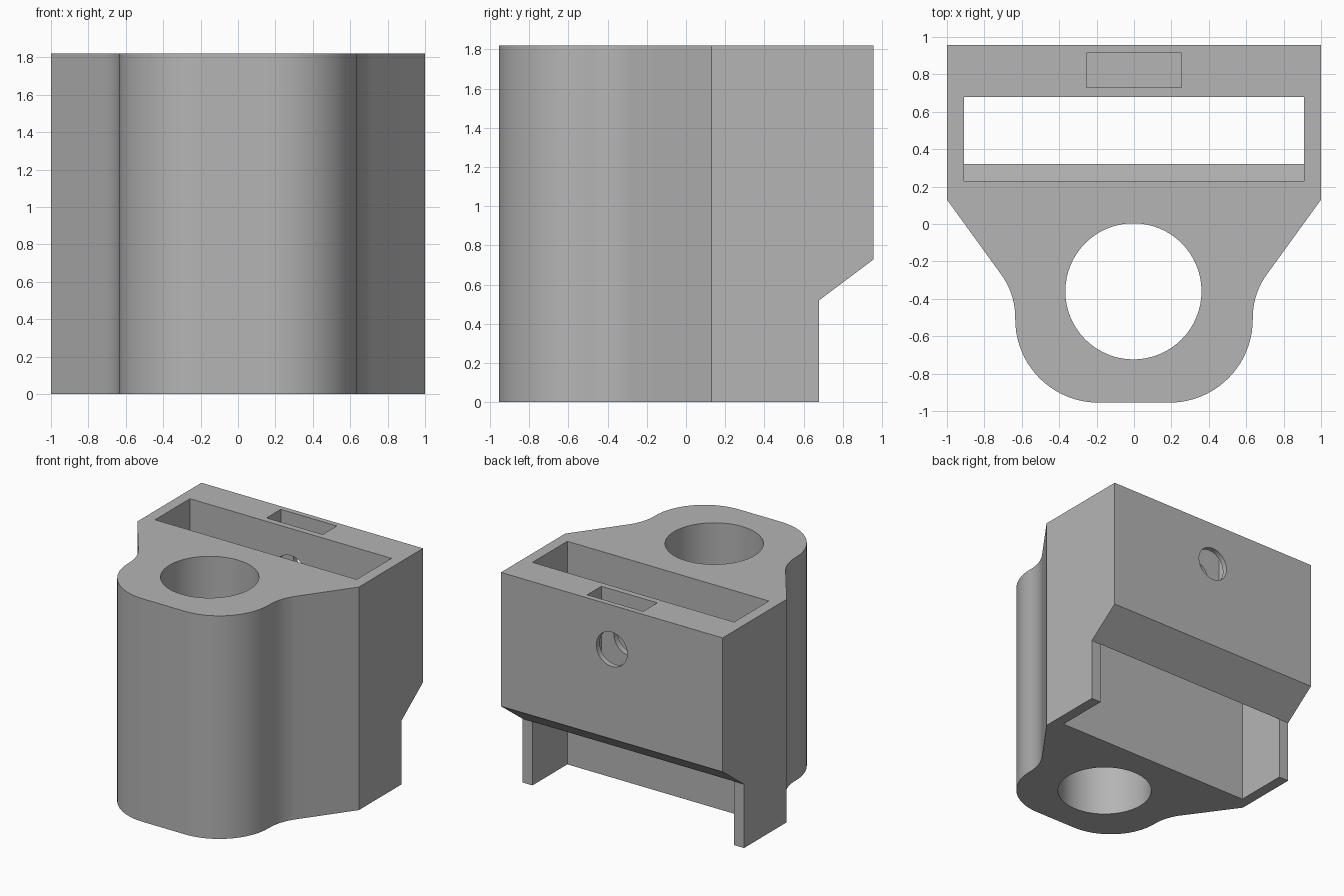
import bpy, bmesh
from math import radians, sin, cos
from mathutils import Vector

cube = bpy.data.objects.get("Cube")
if cube:
    bpy.data.objects.remove(cube, do_unlink=True)

grey = bpy.data.materials.new("plain_grey")
grey.use_nodes = True
colour = (0.46, 0.46, 0.46, 1)
grey.diffuse_color = colour
grey.node_tree.nodes["Principled BSDF"].inputs["Base Color"].default_value = colour


def prism(name, points, depth):
    """Extrude a closed 3D outline along a vector."""
    bm = bmesh.new()
    face = bm.faces.new([bm.verts.new(p) for p in points])
    grown = bmesh.ops.extrude_face_region(bm, geom=[face], use_keep_orig=True)
    moved = [v for v in grown["geom"] if isinstance(v, bmesh.types.BMVert)]
    bmesh.ops.translate(bm, verts=moved, vec=Vector(depth))
    bmesh.ops.recalc_face_normals(bm, faces=bm.faces)
    mesh = bpy.data.meshes.new(name)
    bm.to_mesh(mesh)
    bm.free()
    mesh.materials.append(grey)
    obj = bpy.data.objects.new(name, mesh)
    bpy.context.collection.objects.link(obj)
    return obj


def arc(cx, cy, r, start, end, steps):
    angles = [radians(start + (end - start) * i / steps) for i in range(steps + 1)]
    return [(cx + r * cos(a), cy + r * sin(a)) for a in angles]


def cut(target, cutter):
    cutter.hide_render = True
    mod = target.modifiers.new("cut", "BOOLEAN")
    mod.operation = "DIFFERENCE"
    mod.solver = "EXACT"
    mod.object = cutter
    bpy.ops.object.select_all(action="DESELECT")
    bpy.context.view_layer.objects.active = target
    target.select_set(True)
    bpy.ops.object.modifier_apply(modifier=mod.name)
    bpy.data.objects.remove(cutter, do_unlink=True)


height = 1.82

# Body outline: rounded nose, concave shoulder, straight flare, square back
half = arc(0.19, -0.51, 0.445, -90, 0, 20)
half += arc(1.025, -0.5, 0.39, 180, 144, 10)
half += [(1, 0.13), (1, 0.957)]
outline = half + [(-x, y) for x, y in reversed(half)]
body = prism("clamp_body", [(x, y, 0) for x, y in outline], (0, 0, height))

# Bore through the nose
bore = arc(-0.003, -0.36, 0.364, 0, 360, 64)[:-1]
cut(body, prism("bore_cutter", [(x, y, -0.1) for x, y in bore], (0, 0, 2.2)))

# Undercut below the back wall
wedge = [(0.68, -0.1), (0.68, 0.52), (1.1, 0.835), (1.1, -0.1)]
cut(body, prism("undercut_cutter", [(-1.2, y, z) for y, z in wedge], (2.4, 0, 0)))

# Wide slot, with a bevelled ridge left across its front wall
slot = [(0.23, -0.1), (0.23, 0.9), (0.32, 1.0), (0.32, 1.25), (0.23, 1.35),
        (0.23, 2), (0.68, 2), (0.68, 0.52), (0.8, 0.52), (0.8, -0.1)]
cut(body, prism("slot_cutter", [(-0.91, y, z) for y, z in slot], (1.82, 0, 0)))

# Nut pocket in the top of the back wall
pocket = [(-0.253, 0.73), (0.253, 0.73), (0.253, 0.913), (-0.253, 0.913)]
cut(body, prism("pocket_cutter", [(x, y, 1.21) for x, y in pocket], (0, 0, 1)))

# Screw hole through the back wall
hole = arc(0, 1.46, 0.14, 0, 360, 32)[:-1]
cut(body, prism("hole_cutter", [(x, 0.5, z) for x, z in hole], (0, 0.7, 0)))

bpy.ops.object.shade_smooth_by_angle(angle=radians(30))
